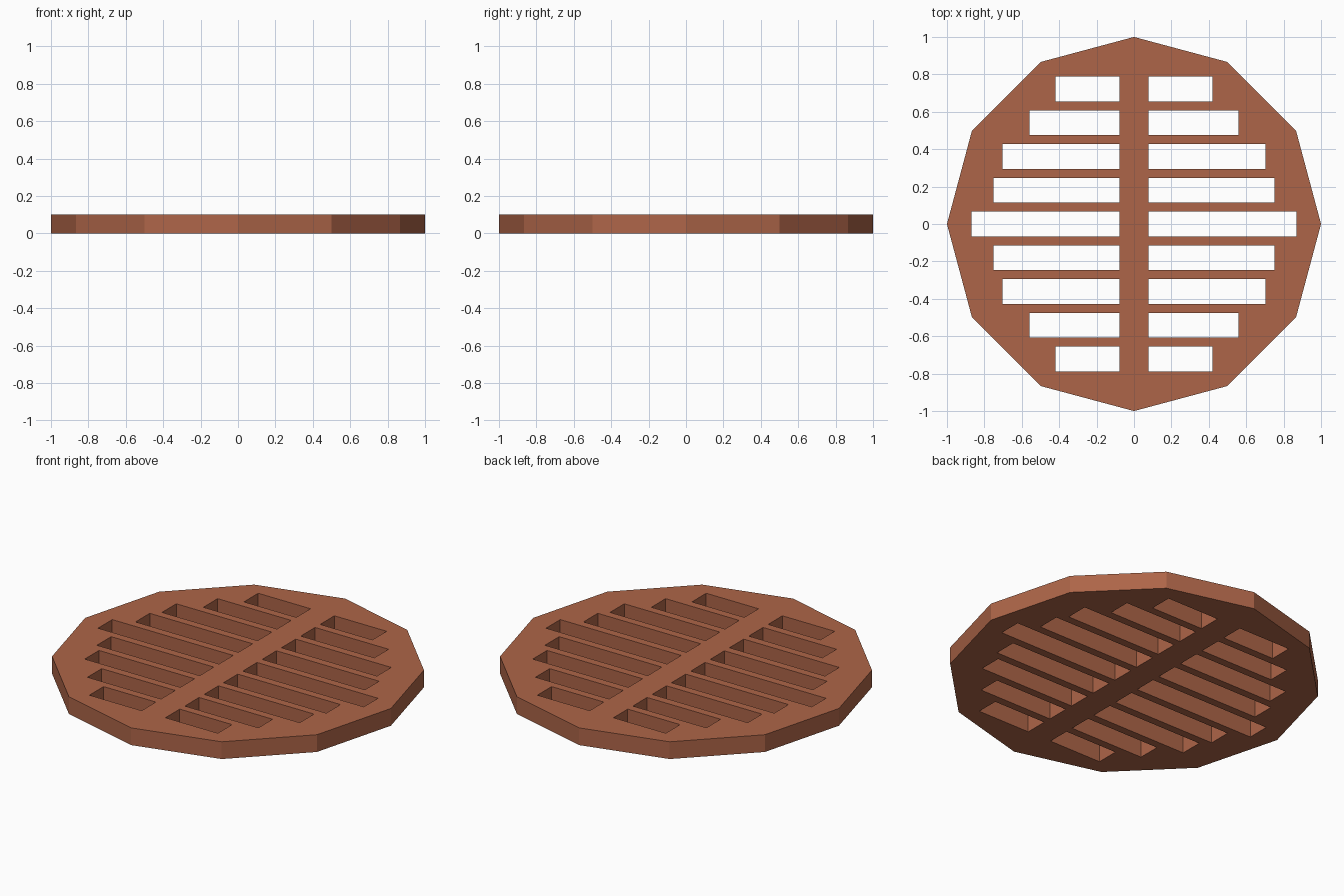
import bpy, bmesh
from math import pi
from mathutils import Matrix

if "Cube" in bpy.data.objects:
    bpy.data.objects.remove(bpy.data.objects["Cube"])

THICK = 0.102        # plate thickness
RIB = 0.078          # half width of the central rib
SLOT = 0.133         # slot width
PITCH = 0.1805       # spacing between slot rows
REACH = [0.869, 0.75, 0.703, 0.559, 0.42]  # outer slot end, from middle row outwards


def make_object(name, bm):
    mesh = bpy.data.meshes.new(name)
    bmesh.ops.recalc_face_normals(bm, faces=bm.faces)
    bm.to_mesh(mesh)
    bm.free()
    obj = bpy.data.objects.new(name, mesh)
    bpy.context.collection.objects.link(obj)
    return obj


# Twelve-sided plate with a corner on each axis
bm = bmesh.new()
ring = [bm.verts.new(Matrix.Rotation(i * pi / 6, 3, 'Z') @ Matrix.Identity(3).col[0])
        for i in range(12)]
base = bm.faces.new(ring)
top = bmesh.ops.extrude_face_region(bm, geom=[base], use_keep_orig=True)
for v in top["geom"]:
    if isinstance(v, bmesh.types.BMVert):
        v.co.z = THICK
grate = make_object("drain_grate", bm)

# Slot cutters, mirrored left/right and front/back
bm = bmesh.new()
for row in range(-4, 5):
    end = REACH[abs(row)]
    for side in (-1, 1):
        place = Matrix.Translation((side * (RIB + end) / 2, row * PITCH, THICK / 2))
        size = Matrix.Diagonal((end - RIB, SLOT, THICK * 3, 1))
        bmesh.ops.create_cube(bm, size=1, matrix=place @ size)
cutter = make_object("slot_cutter", bm)
cutter.hide_render = True

# Cut the slots through the plate
mod = grate.modifiers.new("slots", 'BOOLEAN')
mod.operation = 'DIFFERENCE'
mod.solver = 'EXACT'
mod.object = cutter
bpy.context.view_layer.objects.active = grate
bpy.ops.object.modifier_apply(modifier=mod.name)
bpy.data.objects.remove(cutter)

# Rust-brown colour
mat = bpy.data.materials.new("rust_brown")
mat.diffuse_color = (0.42, 0.13, 0.065, 1)
mat.use_nodes = True
mat.node_tree.nodes["Principled BSDF"].inputs["Base Color"].default_value = mat.diffuse_color
grate.data.materials.clear()
grate.data.materials.append(mat)
